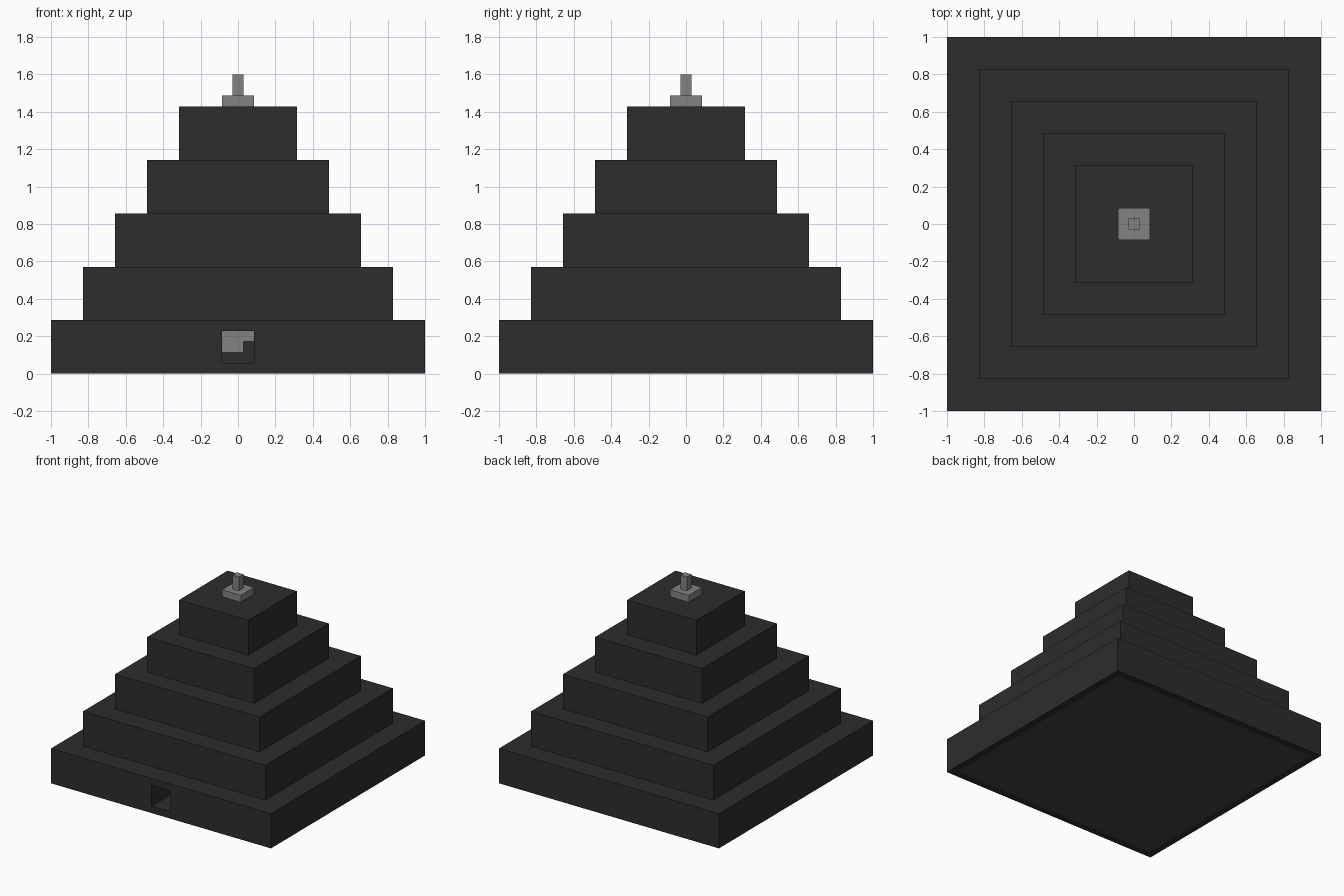
import bpy
import bmesh
from mathutils import Matrix, Vector

if "Cube" in bpy.data.objects:
    bpy.data.objects.remove(bpy.data.objects["Cube"], do_unlink=True)

U = 2 / 35  # one building block


def material(name, r, g, b):
    mat = bpy.data.materials.new(name)
    mat.use_nodes = True
    mat.diffuse_color = (r, g, b, 1)
    mat.node_tree.nodes["Principled BSDF"].inputs["Base Color"].default_value = (r, g, b, 1)
    return mat


dark = material("dark stone", 0.026, 0.026, 0.026)
grey = material("light grey stone", 0.223, 0.223, 0.223)
slate = material("slate floor", 0.056, 0.056, 0.063)


def box(name, low, high, mat):
    """Box between two corners measured in blocks."""
    low, high = Vector(low) * U, Vector(high) * U
    bm = bmesh.new()
    bmesh.ops.create_cube(bm, size=1)
    bmesh.ops.transform(bm, verts=bm.verts, matrix=(
        Matrix.Translation((low + high) / 2) @ Matrix.Diagonal((*(high - low), 1))))
    mesh = bpy.data.meshes.new(name)
    bm.to_mesh(mesh)
    bm.free()
    mesh.materials.append(mat)
    obj = bpy.data.objects.new(name, mesh)
    bpy.context.collection.objects.link(obj)
    return obj


def centred(name, width, bottom, top, mat):
    h = width / 2
    return box(name, (-h, -h, bottom), (h, h, top), mat)


def carve(obj, cutter):
    cutter.hide_render = True
    mod = obj.modifiers.new("carve", "BOOLEAN")
    mod.operation = "DIFFERENCE"
    mod.solver = "EXACT"
    mod.object = cutter
    bpy.context.view_layer.objects.active = obj
    bpy.ops.object.modifier_apply(modifier=mod.name)
    bpy.data.objects.remove(cutter, do_unlink=True)


# Stepped tiers
tiers = [centred(f"tier_{i + 1}", 35 - 6 * i, 5 * i, 5 * i + 5, dark) for i in range(5)]

# Doorway passage and floor recess in the lowest tier
carve(tiers[0], centred("floor_cutter", 33, -1, 1, dark))
carve(tiers[0], box("passage_cutter", (-1.5, -19, 1), (1.5, -7, 4), dark))
centred("floor", 33, 0, 1, slate)

# Pale blocks at the end of the passage
box("passage_lintel", (-1.5, -8, 3), (1.5, -7, 4), grey)
box("passage_block", (-1.5, -8, 2), (0.5, -7, 3), grey)

# Summit pedestal and post
centred("pedestal", 3, 25, 26, grey)
centred("post", 1, 26, 28, grey)
